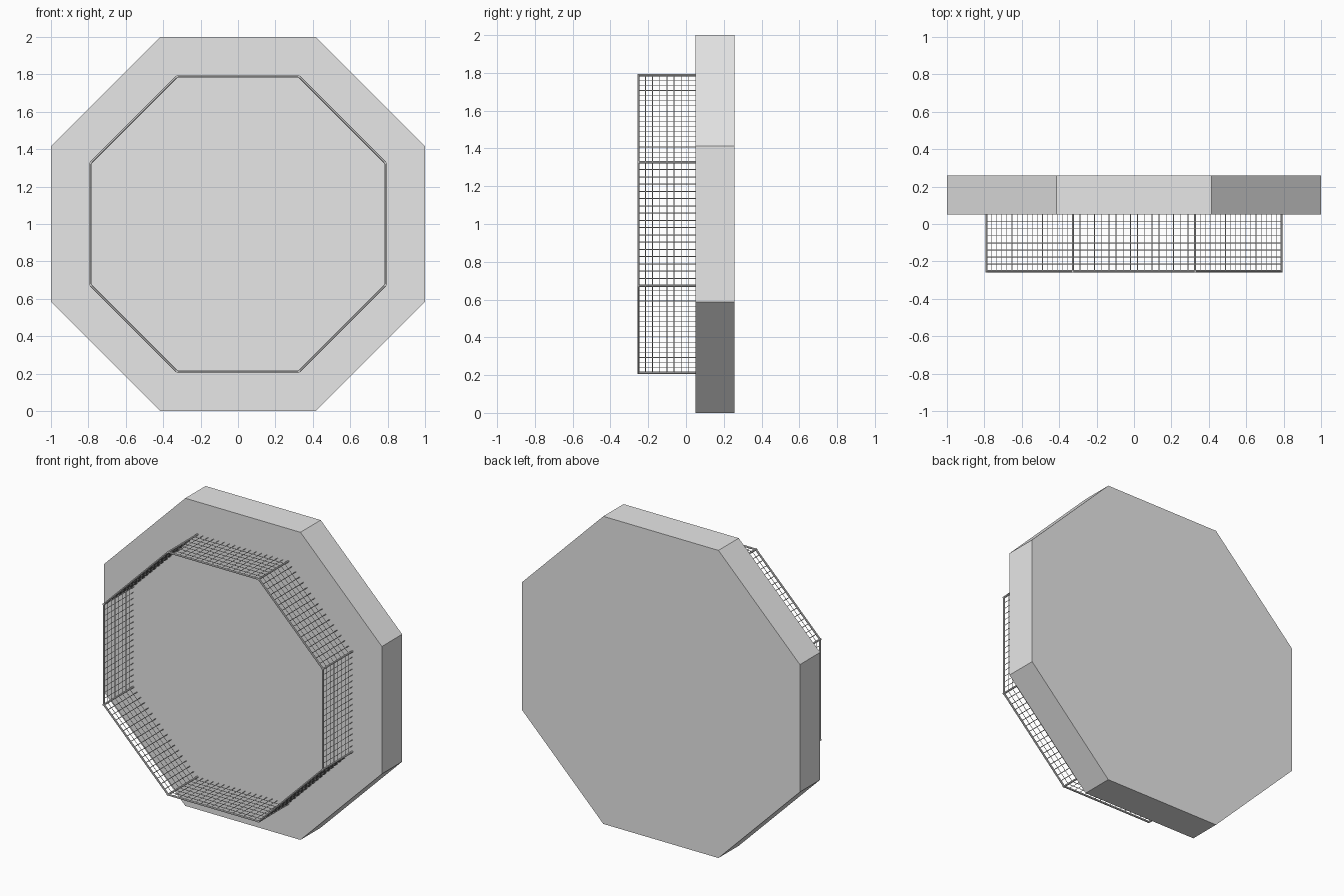
import bpy, bmesh, math
from mathutils import Matrix, Vector

cube = bpy.data.objects.get("Cube")
if cube:
    bpy.data.objects.remove(cube, do_unlink=True)

SIDES = 8
HALF = math.pi / SIDES
FLOOR_Y, BACK_Y, FRONT_Y = 0.05, 0.258, -0.258
RIM = 0.006                        # radius of the rim and posts
WIRE = 0.0022                      # radius of the mesh wires
APOTHEM = 0.788                    # cage centre line
HALF_SIDE = APOTHEM * math.tan(HALF)
TOP_Y = FRONT_Y + RIM
COLUMNS, ROWS = 17, 8

grey = bpy.data.materials.new("light_grey")
grey.use_nodes = True
grey.diffuse_color = (0.8, 0.8, 0.8, 1)
grey.node_tree.nodes["Principled BSDF"].inputs["Base Color"].default_value = (0.8, 0.8, 0.8, 1)


def rod(bm, start, end, radius, segments):
    start, end = Vector(start), Vector(end)
    axis = end - start
    turn = axis.to_track_quat("Z", "Y").to_matrix().to_4x4()
    place = Matrix.Translation((start + end) / 2) @ turn
    bmesh.ops.create_cone(bm, cap_ends=True, segments=segments, radius1=radius,
                          radius2=radius, depth=axis.length, matrix=place)


def make_object(name, bm):
    mesh = bpy.data.meshes.new(name)
    bm.to_mesh(mesh)
    bm.free()
    mesh.materials.append(grey)
    obj = bpy.data.objects.new(name, mesh)
    bpy.context.collection.objects.link(obj)
    return obj


# Octagonal platform, standing on one flat edge
bm = bmesh.new()
radius = 1 / math.cos(HALF)
turn = Matrix.Rotation(math.pi / 2, 4, "X") @ Matrix.Rotation(HALF, 4, "Z")
place = Matrix.Translation((0, (FLOOR_Y + BACK_Y) / 2, 1)) @ turn
bmesh.ops.create_cone(bm, cap_ends=True, segments=SIDES, radius1=radius,
                      radius2=radius, depth=BACK_Y - FLOOR_Y, matrix=place)
make_object("platform", bm)

# One fence panel of crossed wires
bm = bmesh.new()
for i in range(1, COLUMNS):
    x = HALF_SIDE * (2 * i / COLUMNS - 1)
    rod(bm, (x, TOP_Y, APOTHEM), (x, FLOOR_Y, APOTHEM), WIRE, 4)
for j in range(1, ROWS):
    y = TOP_Y + (FLOOR_Y - TOP_Y) * j / ROWS
    rod(bm, (-HALF_SIDE, y, APOTHEM), (HALF_SIDE, y, APOTHEM), WIRE, 4)
panel = make_object("fence_panel", bm)

# Rim bar and corner post of one side
bm = bmesh.new()
rod(bm, (-HALF_SIDE, TOP_Y, APOTHEM), (HALF_SIDE, TOP_Y, APOTHEM), RIM, 8)
rod(bm, (HALF_SIDE, FRONT_Y, APOTHEM), (HALF_SIDE, FLOOR_Y, APOTHEM), RIM, 8)
frame = make_object("fence_frame", bm)

# Repeat the fence around the ring
for part in (panel, frame):
    for k in range(SIDES):
        copy = part
        if k:
            copy = bpy.data.objects.new(f"{part.name}_{k + 1}", part.data)
            bpy.context.collection.objects.link(copy)
        copy.location = (0, 0, 1)
        copy.rotation_euler = (0, k * 2 * HALF, 0)
